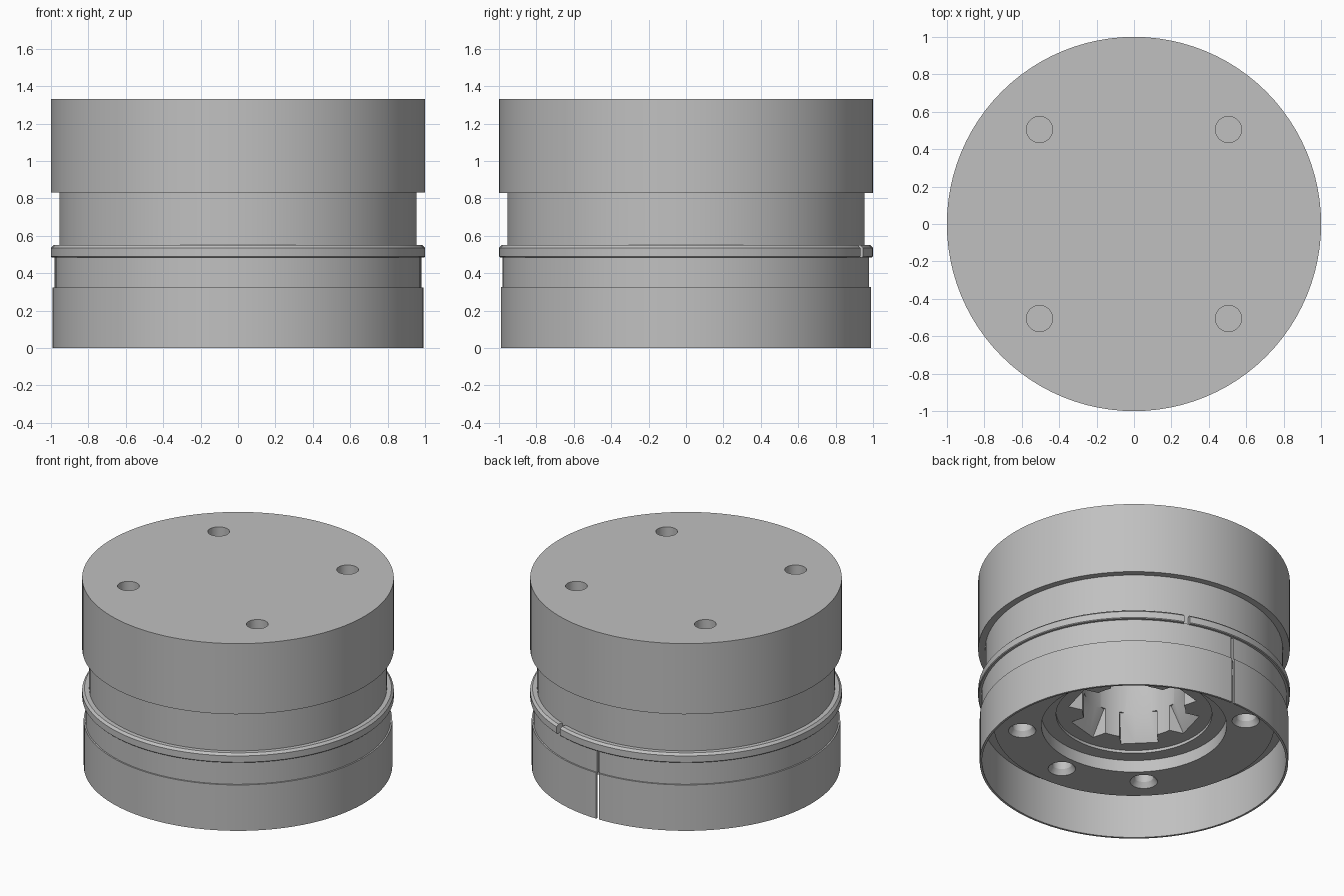
import bpy, bmesh
from math import radians, sin, cos, pi
from mathutils import Matrix, Vector

default = bpy.data.objects.get("Cube")
if default:
    bpy.data.objects.remove(default, do_unlink=True)

SEGMENTS = 96

metal = bpy.data.materials.new("grey metal")
metal.use_nodes = True
grey = (0.53, 0.53, 0.53, 1)
metal.diffuse_color = grey
metal.node_tree.nodes["Principled BSDF"].inputs["Base Color"].default_value = grey


def make_object(name, bm):
    bmesh.ops.recalc_face_normals(bm, faces=bm.faces[:])
    mesh = bpy.data.meshes.new(name)
    bm.to_mesh(mesh)
    bm.free()
    mesh.materials.append(metal)
    obj = bpy.data.objects.new(name, mesh)
    bpy.context.collection.objects.link(obj)
    return obj


def lathe(name, profile, closed=False):
    """Revolve (radius, height) points about z."""
    bm = bmesh.new()
    verts = [bm.verts.new((r, 0, z)) for r, z in profile]
    edges = [bm.edges.new(pair) for pair in zip(verts, verts[1:])]
    if closed:
        edges.append(bm.edges.new((verts[-1], verts[0])))
    bmesh.ops.spin(bm, geom=verts + edges, cent=(0, 0, 0), axis=(0, 0, 1),
                   angle=2 * pi, steps=SEGMENTS, use_merge=True)
    bmesh.ops.remove_doubles(bm, verts=bm.verts[:], dist=0.0005)
    return make_object(name, bm)


def add_cylinder(bm, radius, low, high, angle, distance, low_radius=None):
    a = radians(angle)
    place = Matrix.Translation((distance * cos(a), distance * sin(a), (low + high) / 2))
    bmesh.ops.create_cone(bm, cap_ends=True, segments=32, radius1=low_radius or radius,
                          radius2=radius, depth=high - low, matrix=place)


def add_block(bm, inner, outer, width, low, high, angle, top_outer=None):
    """Radial block whose outer wall may slope inwards towards the top."""
    turn = Matrix.Rotation(radians(angle), 3, "Z")
    for v in bmesh.ops.create_cube(bm, size=1)["verts"]:
        reach = (top_outer or outer) if v.co.z > 0 else outer
        v.co = turn @ Vector((reach if v.co.x > 0 else inner, v.co.y * width,
                              high if v.co.z > 0 else low))


def cut(target, name, bm):
    cutter = make_object(name, bm)
    mod = target.modifiers.new(name, "BOOLEAN")
    mod.operation = "DIFFERENCE"
    mod.solver = "EXACT"
    mod.object = cutter
    bpy.ops.object.select_all(action="DESELECT")
    bpy.context.view_layer.objects.active = target
    target.select_set(True)
    bpy.ops.object.modifier_apply(modifier=name)
    bpy.data.objects.remove(cutter, do_unlink=True)


# Main body: head, neck, band, base plate, stepped hub recess and bore
body = lathe("main_body", [
    (0, 1.33), (1, 1.33), (1, 0.83), (0.955, 0.83), (0.955, 0.49), (0.98, 0.49),
    (0.98, 0.32), (0.9, 0.32), (0.9, 0.265), (0.594, 0.265), (0.594, 0.35),
    (0.5, 0.35), (0.5, 0.37), (0.33, 0.37), (0.33, 0.85), (0, 0.85)])

# Retaining ring with chamfered upper edge
ring = lathe("retaining_ring", [
    (0.95, 0.485), (0.995, 0.485), (1, 0.49), (1, 0.535), (0.985, 0.55), (0.95, 0.55)],
    closed=True)

# Thin skirt around the open underside
skirt = lathe("skirt", [(0.975, 0), (0.99, 0), (0.99, 0.325), (0.975, 0.325)], closed=True)

# Blind holes in the head and countersunk holes in the base plate
bm = bmesh.new()
for angle in (45, 135, 225, 315):
    add_cylinder(bm, 0.07, 1.05, 1.4, angle, 0.714)
for angle in (45, 90, 135, 225, 270, 315):
    add_cylinder(bm, 0.065, 0.28, 0.6, angle, 0.72)
cut(body, "bolt_holes", bm)
bm = bmesh.new()
for angle in (45, 90, 135, 225, 270, 315):
    add_cylinder(bm, 0.065, 0.25, 0.3, angle, 0.72, low_radius=0.098)
cut(body, "countersinks", bm)

# Sloping slots around the bore
bm = bmesh.new()
for i in range(6):
    add_block(bm, 0.25, 0.42, 0.24, 0.34, 0.55, 45 + 60 * i, top_outer=0.32)
cut(body, "bore_slots", bm)

# Notches in the ring and a slit down the back of band and skirt
bm = bmesh.new()
for angle in (70, 110):
    add_block(bm, 0.9, 1.1, 0.04, 0.4, 0.6, angle)
cut(ring, "ring_notches", bm)
for part, top in ((body, 0.486), (skirt, 0.4)):
    bm = bmesh.new()
    add_block(bm, 0.965, 1.1, 0.02, -0.1, top, 90)
    cut(part, "back_slit", bm)

# Smooth curved walls, sharp corners
bpy.ops.object.select_all(action="DESELECT")
for part in (body, ring, skirt):
    part.select_set(True)
bpy.context.view_layer.objects.active = body
bpy.ops.object.shade_smooth_by_angle(angle=radians(30))
